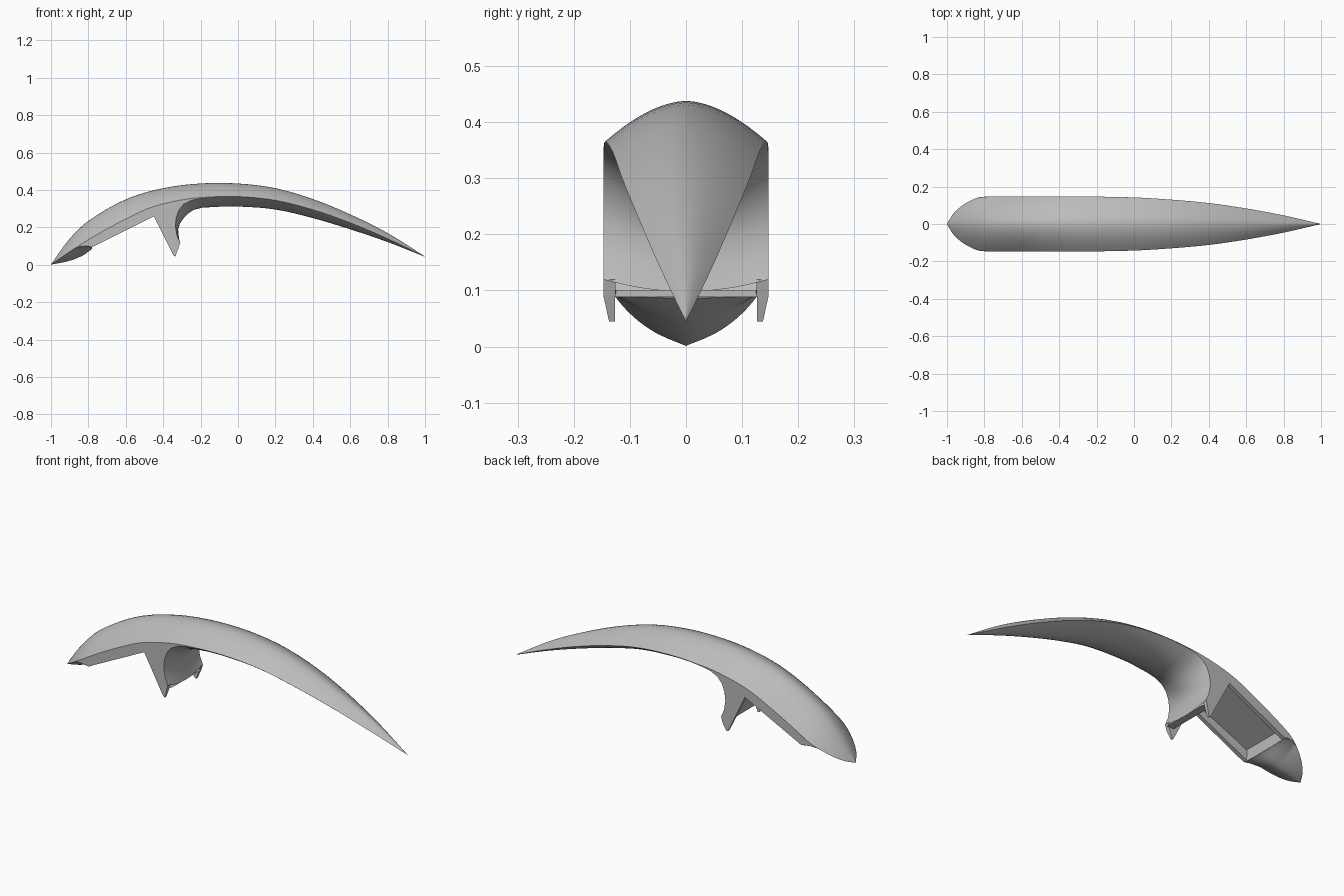
import bpy, bmesh, math
from mathutils import Vector

cube = bpy.data.objects.get("Cube")
if cube:
    bpy.data.objects.remove(cube)

grey = bpy.data.materials.new("satin grey")
grey.use_nodes = True
COLOUR = (0.5, 0.5, 0.5, 1)
grey.diffuse_color = COLOUR
grey.node_tree.nodes["Principled BSDF"].inputs["Base Color"].default_value = COLOUR


def curve(points):
    """Smooth function through (x, value) points."""
    def slope(i):
        a, b = points[max(i - 1, 0)], points[min(i + 1, len(points) - 1)]
        return (b[1] - a[1]) / (b[0] - a[0])

    def value(x):
        i = 0
        while i < len(points) - 2 and x > points[i + 1][0]:
            i += 1
        (x0, v0), (x1, v1) = points[i], points[i + 1]
        h = x1 - x0
        t = (x - x0) / h
        return ((2*t**3 - 3*t**2 + 1) * v0 + (t**3 - 2*t**2 + t) * h * slope(i)
                + (3*t**2 - 2*t**3) * v1 + (t**3 - t**2) * h * slope(i + 1))
    return value


ridge = curve([(-1, .003), (-.9, .14), (-.8, .235), (-.6, .35), (-.4, .41), (-.2, .435),
               (0, .435), (.2, .41), (.4, .352), (.6, .27), (.8, .17), (1, .045)])
shoulder = curve([(-1, .002), (-.87, .09), (-.74, .17), (-.6, .245), (-.47, .305), (-.33, .342),
                  (-.2, .36), (0, .365), (.2, .345), (.4, .295), (.6, .225), (.8, .14), (1, .044)])
width = curve([(-1, 0), (-.97, .05), (-.93, .09), (-.88, .122), (-.83, .142), (-.78, .146),
               (-.3, .147), (0, .142), (.2, .13), (.4, .112), (.6, .083), (.8, .046), (1, 0)])
belly = curve([(-.2, .305), (-.1, .311), (0, .312), (.2, .296), (.4, .25), (.6, .19),
               (.8, .122), (1, .043)])
keel = curve([(-1, .001), (-.9, .022), (-.83, .05), (-.78, .085)])


def finish(name, bm, angle):
    mesh = bpy.data.meshes.new(name)
    bm.to_mesh(mesh)
    bm.free()
    mesh.materials.append(grey)
    obj = bpy.data.objects.new(name, mesh)
    bpy.context.collection.objects.link(obj)
    bpy.ops.object.select_all(action='DESELECT')
    obj.select_set(True)
    bpy.context.view_layer.objects.active = obj
    bpy.ops.object.shade_smooth_by_angle(angle=math.radians(angle))


def sheet(name, rows, power, angle=35, cols=16):
    """Loft across rows of (edge point, centre point, half width)."""
    bm = bmesh.new()
    grid = []
    for edge, centre, w in rows:
        line = []
        for j in range(cols + 1):
            t = 2 * j / cols - 1
            k = abs(t) ** power
            x, z = (c + (e - c) * k for e, c in zip(edge, centre))
            line.append(bm.verts.new((x, w * t, z)))
        grid.append(line)
    for a, b in zip(grid, grid[1:]):
        for j in range(cols):
            bm.faces.new((a[j], b[j], b[j + 1], a[j + 1]))
    bmesh.ops.remove_doubles(bm, verts=bm.verts, dist=1e-5)
    finish(name, bm, angle)


# Domed upper shell with a central crease
xs = [-math.cos(math.pi * i / 56) for i in range(57)]
sheet("upper_shell", [((x, shoulder(x)), (x, ridge(x)), width(x)) for x in xs], 1.75, 25)

# Rounded underside running from the tail into the wall between the legs
rear_xs = [1 - 1.1 * i / 30 for i in range(31)]
belly_rows = [((x, shoulder(x)), (x, belly(x)), width(x)) for x in rear_xs]
wall = [((-.2, .355), (-.19, .306)), ((-.25, .345), (-.235, .295)), ((-.29, .325), (-.265, .275)),
        ((-.315, .295), (-.29, .25)), ((-.33, .255), (-.31, .222)), ((-.335, .21), (-.32, .19)),
        ((-.327, .16), (-.316, .145)), ((-.31, .12), (-.305, .098))]
belly_rows += [(e, c, width(e[0])) for e, c in wall]
sheet("underside", belly_rows, 2, 50)

# Underside of the nose
nose_xs = [-.78 - .22 * i / 20 for i in range(21)]
sheet("nose_underside", [((x, min(shoulder(x), .1)), (x, keel(x)), width(x)) for x in nose_xs], 1.6, 40)

# Shallow recess between the side panels
recess = [(-.305, .1), (-.345, .1), (-.44, .3), (-.78, .148), (-.78, .088)]
sheet("recess", [(p, p, .128) for p in recess], 1, 20, 2)

# Side panels with pointed legs
top_edge = [(x, shoulder(x)) for x in (-.87 + .77 * i / 24 for i in range(25))]
outline = top_edge + [e for e, c in wall] + [(-.318, .09), (-.335, .045), (-.345, .05), (-.45, .26),
                                             (-.78, .095), (-.83, .1)]
for side, label in ((1, "left"), (-1, "right")):
    bm = bmesh.new()
    outer = [bm.verts.new((x, side * (width(x) - (.01 if z < .06 else 0)), z)) for x, z in outline]
    inner = [bm.verts.new((x, side * (width(x) - .021), z)) for x, z in outline]
    bm.faces.new(outer)
    bm.faces.new(inner)
    for i in range(len(outline)):
        k = (i + 1) % len(outline)
        bm.faces.new((outer[i], outer[k], inner[k], inner[i]))
    bmesh.ops.recalc_face_normals(bm, faces=bm.faces)
    finish(label + "_side_panel", bm, 30)
